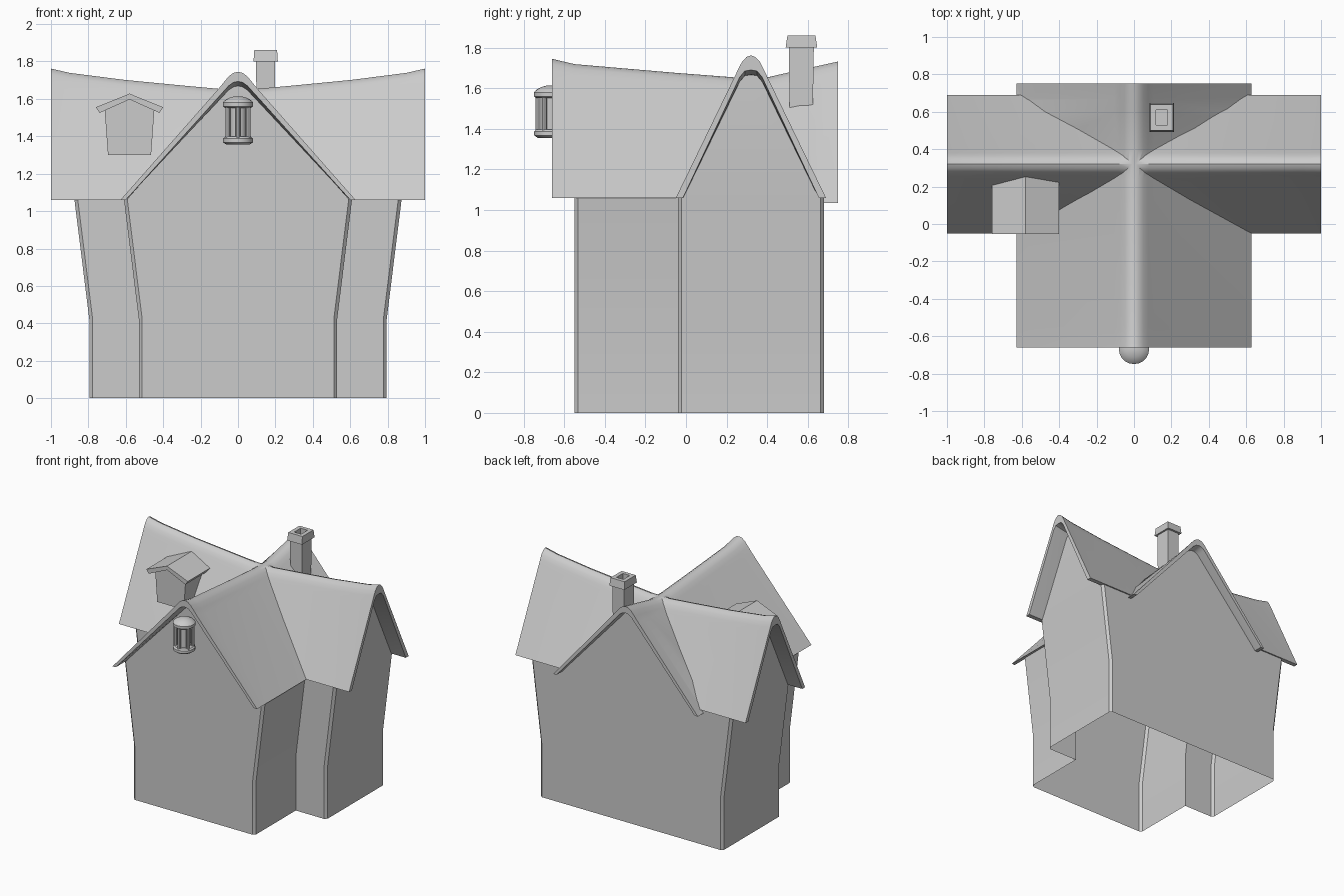
import bpy, bmesh, math
from mathutils import Vector

if "Cube" in bpy.data.objects:
    bpy.data.objects.remove(bpy.data.objects["Cube"])

EAVE = 1.06
CY = 0.32          # ridge line of the wide roof


def make(name, verts, faces, smooth=True):
    me = bpy.data.meshes.new(name)
    bm = bmesh.new()
    vs = [bm.verts.new(v) for v in verts]
    for f in faces:
        bm.faces.new([vs[i] for i in f])
    bmesh.ops.recalc_face_normals(bm, faces=bm.faces)
    bm.to_mesh(me)
    bm.free()
    ob = bpy.data.objects.new(name, me)
    bpy.context.collection.objects.link(ob)
    if smooth:
        soften(ob)
    return ob


def soften(ob):
    bpy.ops.object.select_all(action='DESELECT')
    ob.select_set(True)
    bpy.context.view_layer.objects.active = ob
    bpy.ops.object.shade_smooth_by_angle(angle=math.radians(30))


def loft(name, rings, smooth=True):
    n = len(rings[0])
    verts = [p for r in rings for p in r]
    faces = [(k * n + i, k * n + (i + 1) % n, (k + 1) * n + (i + 1) % n, (k + 1) * n + i)
             for k in range(len(rings) - 1) for i in range(n)]
    faces += [tuple(range(n)), tuple(range(len(verts) - n, len(verts)))]
    return make(name, verts, faces, smooth)


def roof_solid(name, half, stations, axis, drop=None):
    """Sweep a half profile along a sagging ridge; drop = flat floor for the inner cutter."""
    ridge_end = stations[0][1]
    rings = []
    for t, ridge, low in stations:
        s = (ridge - EAVE) / (ridge_end - EAVE)
        pts = [(w, low if i == 0 else EAVE + (z - EAVE) * s) for i, (w, z) in enumerate(half)]
        if drop:
            pts.insert(0, (half[0][0], drop))
        pts = pts + [(-w, z) for w, z in reversed(pts[:-1])]
        rings.append([(t, CY + w, z) if axis == 'x' else (w, t, z) for w, z in pts])
    return loft(name, rings, False)


def extended(st):
    return [(st[0][0] - .06,) + st[0][1:]] + st + [(st[-1][0] + .06,) + st[-1][1:]]


# Roof: two crossing sagging gables, hollowed out by matching inner shapes
half_run = [(1.0, 1.76), (.9, 1.737), (.61, 1.70), (.3, 1.67), (.08, 1.65)]
wide = [(-x, z, EAVE) for x, z in half_run] + [(x, z, EAVE) for x, z in reversed(half_run)]
cross = [(-.66, 1.743, EAVE), (-.55, 1.717, EAVE), (-.06, 1.675, EAVE), (.24, 1.652, EAVE),
         (.40, 1.652, EAVE), (.60, 1.697, EAVE), (.67, 1.712, 1.035), (.75, 1.73, 1.035)]
wide_out = [(.37, EAVE), (.075, 1.668), (.06, 1.70), (.043, 1.732), (.022, 1.754), (0, 1.762)]
wide_in = [(.335, EAVE), (.055, 1.655), (.03, 1.685), (0, 1.69)]
cross_out = [(.628, EAVE), (.105, 1.653), (.075, 1.69), (.05, 1.72), (.025, 1.739), (0, 1.745)]
cross_in = [(.60, EAVE), (.05, 1.67), (.025, 1.688), (0, 1.693)]

roof = roof_solid("roof", wide_out, wide, 'x')
tools = [(roof_solid("cross_roof", cross_out, cross, 'y'), 'UNION'),
         (roof_solid("attic_cut_a", wide_in, extended(wide), 'x', .9), 'DIFFERENCE'),
         (roof_solid("attic_cut_b", cross_in, extended(cross), 'y', .9), 'DIFFERENCE')]
for tool, op in tools:
    m = roof.modifiers.new(op, 'BOOLEAN')
    m.object, m.operation, m.solver = tool, op, 'EXACT'
    tool.hide_render = True
bpy.context.view_layer.update()
mesh = bpy.data.meshes.new_from_object(roof.evaluated_get(bpy.context.evaluated_depsgraph_get()))
roof.modifiers.clear()
roof.data = mesh
for tool, op in tools:
    bpy.data.objects.remove(tool)
soften(roof)

# Walls: T-shaped plan flaring towards the eaves, open underneath, with gables
c, y0, y1, y2 = .018, -.55, -.04, .68
verts, faces = [], []
for z, flare in ((0, 0), (.42, 0), (1.065, .08)):
    w, m = .53 + flare, .80 + flare - .005
    right = [(w - c, y0), (w, y0 + c), (w, y1), (m - c, y1), (m, y1 + c), (m, y2 - c), (m - c, y2), (w - c, y2)]
    ring = right + [(-x, y) for x, y in reversed(right)]
    verts += [(x, y, z) for x, y in ring]
n = 16
for k in range(2):
    faces += [(k * n + i, k * n + (i + 1) % n, (k + 1) * n + (i + 1) % n, (k + 1) * n + i) for i in range(n)]


def gable(a, b, pts):
    start = len(verts)
    verts.extend(pts)
    faces.append((2 * n + a, 2 * n + b, *range(start, start + len(pts))))


for a, b, y in ((15, 0, y0), (8, 7, y2)):
    gable(a, b, [(.08, y, 1.635), (0, y, 1.685), (-.08, y, 1.635)])
for a, b, x in ((4, 5, .875), (11, 10, -.875)):
    gable(a, b, [(x, CY + .06, 1.645), (x, CY, 1.69), (x, CY - .06, 1.645)])
make("walls", verts, faces)


def rect(cx, cy, hx, hy, z):
    return [(cx + sx * hx, cy + sy * hy, z) for sx, sy in ((-1, -1), (1, -1), (1, 1), (-1, 1))]


# Chimney with flared cap and flue opening
cx, cy = .148, .569
loft("chimney", [rect(cx, cy - .002, .049, .057, 1.42), rect(cx, cy, .051, .061, 1.80),
                 rect(cx, cy, .065, .078, 1.80), rect(cx, cy, .061, .069, 1.86),
                 rect(cx, cy, .03, .04, 1.86), rect(cx, cy, .03, .04, 1.78)], False)

# Dormer box and its little roof
dx = -.58
box = [(-.115, 1.30), (.115, 1.30), (.133, 1.545), (0, 1.605), (-.133, 1.545)]
loft("dormer", [[(dx + x, y, z) for x, z in box] for y in (-.01, .24)], False)
cap = [(-.16, 1.525), (0, 1.597), (.16, 1.525), (.18, 1.555), (0, 1.628), (-.18, 1.555)]
loft("dormer_roof", [[(dx + x, y, z) for x, z in cap] for y in (-.053, .26)], False)


# Lantern hanging at the front gable
def lathe(name, profile, x, y, seg):
    return loft(name, [[(x + r * math.cos(2 * math.pi * i / seg), y + r * math.sin(2 * math.pi * i / seg), z)
                        for i in range(seg)] for r, z in profile])


LY = -.668
lathe("lantern_base", [(.062, 1.355), (.08, 1.368), (.08, 1.388), (.07, 1.398)], 0, LY, 20)
lathe("lantern_glass", [(.045, 1.39), (.045, 1.565)], 0, LY, 16)
lathe("lantern_cap", [(.07, 1.552), (.081, 1.56), (.081, 1.58), (.068, 1.594), (.045, 1.606), (.02, 1.613), (.004, 1.614)], 0, LY, 20)
for i in range(6):
    a = math.pi / 6 + i * math.pi / 3
    lathe("lantern_bar", [(.013, 1.39), (.013, 1.56)], .062 * math.cos(a), LY + .062 * math.sin(a), 8)
